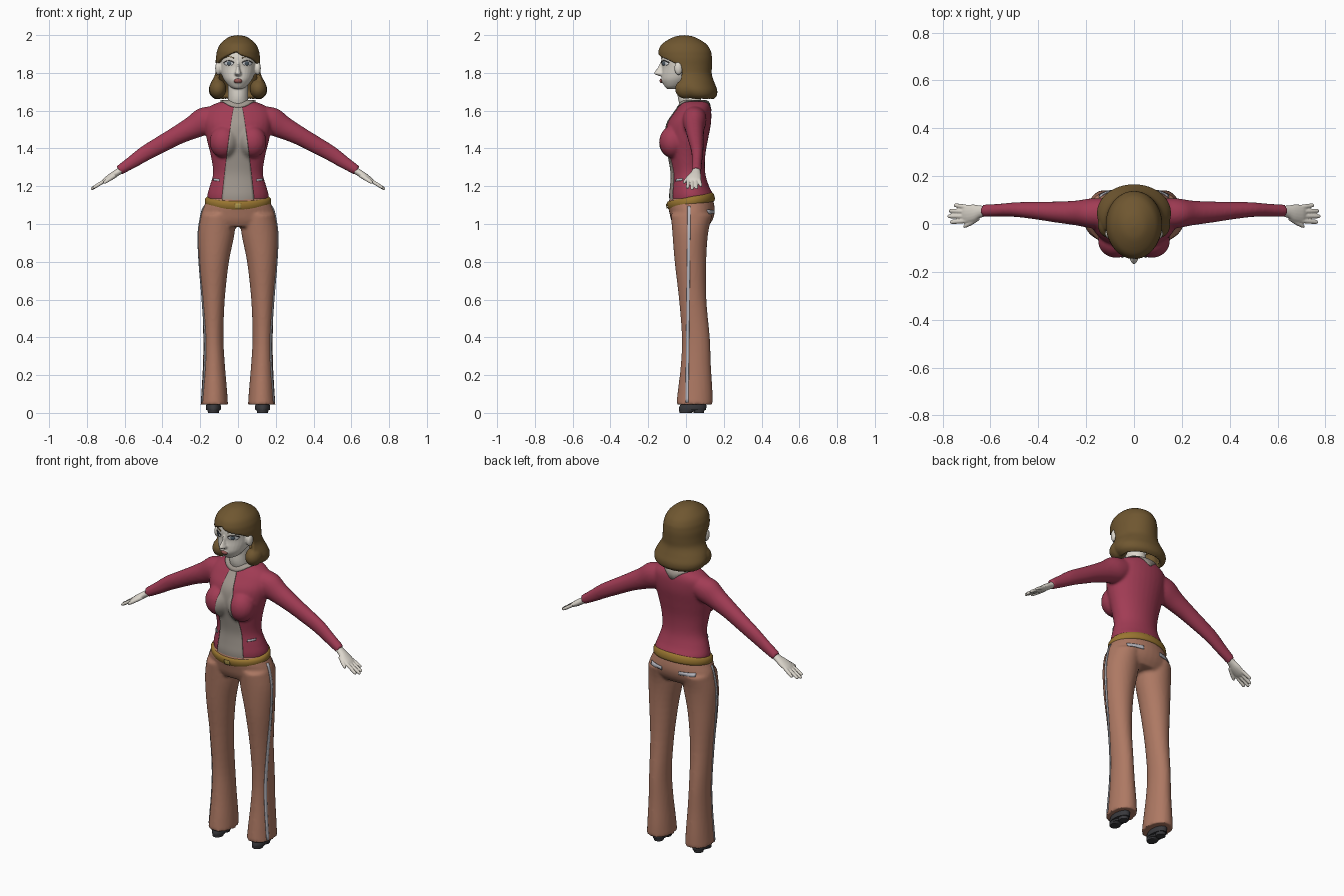
import bpy, bmesh
from math import sin, cos, pi, radians
from mathutils import Vector, Matrix
from mathutils.bvhtree import BVHTree

if "Cube" in bpy.data.objects:
    bpy.data.objects.remove(bpy.data.objects["Cube"])


def mat(name, *c):
    m = bpy.data.materials.new(name)
    m.diffuse_color = (*c, 1)
    m.use_nodes = True
    m.node_tree.nodes["Principled BSDF"].inputs["Base Color"].default_value = m.diffuse_color
    return m


RED, TAN = mat("red_knit", .36, .045, .09), mat("tan_cloth", .42, .19, .125)
HAIR, GOLD = mat("brown_hair", .16, .095, .03), mat("gold_leather", .32, .18, .03)
SKIN, SHIRT = mat("skin", .72, .68, .61), mat("grey_shirt", .36, .32, .28)
DARK, TRIM = mat("dark", .04, .04, .045), mat("light_trim", .5, .5, .55)
WHITE, LIPS = mat("eye_white", .8, .82, .85), mat("lips", .32, .1, .09)
IRIS = mat("iris", .1, .14, .18)


# A ring is (cx, cy, cz, rx, ry, tilt about y, right gap, left gap)
def lv(z, x0, x1, y0, y1, a0=0, a1=0):
    return ((x0 + x1) / 2, (y0 + y1) / 2, z, (x1 - x0) / 2, (y1 - y0) / 2, 0, a0, a1)


def sym(z, x, y0, y1, a0=0, a1=0):
    return lv(z, -x, x, y0, y1, a0, a1)


def mirrored(rings):
    return [(-r[0], *r[1:5], -r[5], r[7], r[6]) for r in rings]


def smooth_rings(rings, k=4):
    p = [rings[0]] + rings + [rings[-1]]
    out = []
    for i in range(1, len(p) - 2):
        for j in range(k):
            t = j / k
            out.append([.5 * (2 * b + (c - a) * t + (2 * a - 5 * b + 4 * c - d) * t * t
                              + (3 * b - a - 3 * c + d) * t ** 3)
                        for a, b, c, d in zip(*p[i - 1:i + 3])])
    return out + [list(rings[-1])]


def loft(bm, rings, n=32, cap=True, k=4):
    rows = []
    for cx, cy, cz, rx, ry, tilt, a0, a1 in smooth_rings(rings, k):
        a0, a1 = radians(max(a0, 0)), radians(max(a1, 0))
        rot = Matrix.Rotation(radians(tilt), 3, 'Y')
        angs = [a0 + (2 * pi - a0 - a1) * i / n for i in range(n + 1)]
        rows.append([bm.verts.new(Vector((cx, cy, cz)) + rot @ Vector((rx * sin(a), -ry * cos(a), 0)))
                     for a in angs])
    for r, s in zip(rows, rows[1:]):
        for i in range(n):
            bm.faces.new((r[i], r[i + 1], s[i + 1], s[i]))
    if cap:
        bm.faces.new(rows[0][:-1])
        bm.faces.new(rows[-1][:-1])


def ball(bm, c, r):
    bmesh.ops.create_uvsphere(bm, u_segments=24, v_segments=14, radius=1,
                              matrix=Matrix.Translation(c) @ Matrix.Diagonal((*r, 1)))


def build(name, bm, m, voxel=0, shell=0, shell_offset=-1, relax=3):
    bmesh.ops.remove_doubles(bm, verts=bm.verts, dist=1e-4)
    bmesh.ops.recalc_face_normals(bm, faces=bm.faces)
    me = bpy.data.meshes.new(name)
    bm.to_mesh(me)
    bm.free()
    me.materials.append(m)
    me.shade_smooth()
    me.set_sharp_from_angle(angle=radians(50))
    ob = bpy.data.objects.new(name, me)
    bpy.context.collection.objects.link(ob)
    if shell:
        s = ob.modifiers.new("shell", 'SOLIDIFY')
        s.thickness, s.offset = shell, shell_offset
    if voxel:
        r = ob.modifiers.new("fuse", 'REMESH')
        r.mode, r.voxel_size, r.use_smooth_shade = 'VOXEL', voxel, True
        s = ob.modifiers.new("relax", 'SMOOTH')
        s.factor, s.iterations = .5, relax
    return ob


def decal(name, target, fn, d, m, nu=4, nv=4, lift=.002):
    """Thin patch laid onto a target by casting rays along d from fn(u, v)."""
    bpy.context.view_layer.update()
    bvh = BVHTree.FromObject(target, bpy.context.evaluated_depsgraph_get())
    d = Vector(d)
    bm = bmesh.new()
    g = []
    for j in range(nv + 1):
        row = []
        for i in range(nu + 1):
            o = Vector(fn(i / nu, j / nv))
            p = bvh.ray_cast(o, d)[0] or bvh.find_nearest(o + d * .85)[0]
            row.append(bm.verts.new(p - d * lift))
        g.append(row)
    for r, s in zip(g, g[1:]):
        for i in range(nu):
            bm.faces.new((r[i], r[i + 1], s[i + 1], s[i]))
    return build(name, bm, m, shell=.004, shell_offset=0)


def oval(cx, cz, rx, rz):
    return lambda u, v: (cx + rx * v * cos(2 * pi * u), -1, cz + rz * v * sin(2 * pi * u))


# Trousers: hips and flared legs fused
bm = bmesh.new()
loft(bm, [sym(.985, .19, -.06, .115), sym(1.02, .2, -.078, .14), sym(1.06, .195, -.088, .152),
          sym(1.10, .178, -.095, .15), sym(1.14, .16, -.085, .14)])
leg = [lv(.045, .053, .198, -.052, .142), lv(.12, .058, .193, -.043, .14), lv(.25, .069, .186, -.028, .132),
       lv(.4, .077, .184, -.022, .126), lv(.6, .07, .191, -.037, .108), lv(.8, .048, .206, -.06, .107),
       lv(.95, .018, .211, -.072, .117), lv(1.05, .015, .196, -.08, .14)]
loft(bm, leg)
loft(bm, mirrored(leg))
trousers = build("trousers", bm, TAN, voxel=.009)

# Jacket: torso, bust and sleeves fused
bm = bmesh.new()
loft(bm, [sym(1.10, .153, -.08, .135), sym(1.15, .163, -.085, .145), sym(1.2, .15, -.08, .122),
          sym(1.27, .132, -.077, .102), sym(1.36, .144, -.092, .102), sym(1.45, .166, -.108, .117),
          sym(1.53, .18, -.1, .132), sym(1.59, .176, -.062, .134), sym(1.625, .145, -.037, .128),
          sym(1.648, .09, -.025, .118)])
sleeve = [(x, y, z, r, q, 123, 0, 0) for x, y, z, r, q in (
    (.10, .045, 1.575, .06, .06), (.17, .045, 1.547, .075, .063), (.24, .046, 1.51, .061, .052),
    (.325, .05, 1.467, .05, .044), (.41, .056, 1.42, .045, .037), (.49, .06, 1.375, .041, .031),
    (.56, .058, 1.328, .034, .027), (.63, .055, 1.283, .026, .026))]
loft(bm, sleeve)
loft(bm, mirrored(sleeve))
for s in (1, -1):
    ball(bm, (s * .075, -.07, 1.435), (.076, .072, .085))
jacket = build("jacket", bm, RED, voxel=.008, relax=5)

# Shirt front and collar showing through the jacket
def shirt_front(u, v):
    return ((2 * u - 1) * (.02 + .067 * (1 - v) ** .8), -1, 1.115 + .51 * v)

def collar(u, v):
    r = .045 + .05 * v
    return (r * cos(2 * pi * u), .043 + r * .95 * sin(2 * pi * u), 1.9)

decal("shirt_front", jacket, shirt_front, (0, 1, 0), SHIRT, 12, 40, .003)
decal("shirt_collar", jacket, collar, (0, 0, -1), SHIRT, 40, 6, .006)

# Belt, tilted up at the back, with a buckle
bm = bmesh.new()
loft(bm, [(0, 0, z, r, r * .73, 0, 0, 0) for z, r in
          ((-.024, .165), (-.013, .174), (.013, .174), (.024, .163))], n=48, k=2)
belt = build("belt", bm, GOLD)
belt.data.transform(Matrix.Translation((0, .026, 1.12)) @ Matrix.Rotation(.2, 4, 'X'))
decal("buckle", belt, lambda u, v: (-.017 + .034 * u, -1, 1.082 + .026 * v), (0, 1, 0),
      mat("buckle_gold", .45, .33, .08), lift=.004)

# Head, nose, ears and neck fused
bm = bmesh.new()
loft(bm, [sym(1.715, .02, -.1, -.05), sym(1.728, .045, -.113, -.01), sym(1.76, .072, -.128, .04),
          sym(1.79, .087, -.129, .08), sym(1.83, .098, -.126, .11), sym(1.88, .1, -.131, .118),
          sym(1.93, .09, -.115, .108), sym(1.97, .05, -.065, .07)])
loft(bm, [sym(1.60, .06, -.02, .11), sym(1.66, .054, -.042, .08), sym(1.72, .053, -.045, .07),
          sym(1.79, .055, -.045, .07)])
loft(bm, [sym(1.783, .012, -.14, -.09), sym(1.795, .02, -.168, -.09), sym(1.81, .014, -.163, -.09),
          sym(1.83, .01, -.148, -.09), sym(1.86, .009, -.134, -.09)], n=16)
ball(bm, (0, -.118, 1.758), (.024, .019, .013))
for s in (1, -1):
    ball(bm, (s * .105, -.04, 1.825), (.016, .022, .036))
head = build("head", bm, SKIN, voxel=.005, relax=2)

# Face details
decal("lips", head, oval(0, 1.758, .021, .011), (0, 1, 0), LIPS, 20, 3)
for s, side in ((1, "left"), (-1, "right")):
    decal(side + "_eye", head, oval(s * .048, 1.85, .024, .012), (0, 1, 0), WHITE, 20, 3)
    decal(side + "_iris", head, oval(s * .047, 1.85, .0105, .0105), (0, 1, 0), IRIS, 16, 2, .004)
    decal(side + "_lash", head, lambda u, v: (s * (.022 + .054 * u), -1, 1.853 + .01 * sin(pi * u) + .004 * v),
          (0, 1, 0), DARK, 10, 1, .004)
    decal(side + "_brow", head, lambda u, v: (s * (.022 + .055 * u), -1, 1.876 + .008 * sin(pi * u) + .004 * v),
          (0, 1, 0), HAIR, 10, 1)

# Hair: parted cap opening over the face into a flared bob with side curls
bm = bmesh.new()
loft(bm, [sym(2.0, .002, -.012, -.008), sym(1.99, .048, -.065, .045), sym(1.955, .092, -.125, .105),
          sym(1.92, .11, -.145, .13), sym(1.895, .115, -.147, .136, 6, 26), sym(1.87, .118, -.143, .138, 45, 52),
          sym(1.83, .118, -.13, .137, 76, 76), sym(1.79, .122, -.11, .137, 72, 72),
          sym(1.745, .145, -.09, .152, 58, 58), sym(1.71, .155, -.075, .165, 55, 55),
          sym(1.68, .145, -.05, .163, 60, 60), sym(1.66, .12, -.02, .145, 70, 70)], n=56, cap=False)
for s in (1, -1):
    ball(bm, (s * .107, .0, 1.715), (.045, .058, .052))
build("hair", bm, HAIR, voxel=.006, shell=.022, relax=3)

# Hands with four fingers and a thumb
palm = [(x, y, z, r, q, 123, 0, 0) for x, y, z, r, q in (
    (.60, .055, 1.298, .019, .02), (.64, .052, 1.272, .018, .025), (.67, .045, 1.252, .018, .036),
    (.70, .042, 1.233, .014, .038), (.717, .042, 1.222, .008, .034))]
parts = [palm]
for y0, y1, x1 in ((.07, .078, .752), (.052, .055, .772), (.033, .032, .778), (.014, .008, .768)):
    parts.append([(x, y, 1.233 - (x - .7) * .63, r, r, 123, 0, 0) for x, y, r in
                  ((.69, y0, .009), ((.69 + x1) / 2, (y0 + y1) / 2, .0095), (x1 - .006, y1, .008), (x1, y1, .004))])
parts.append([(.65, .028, 1.258, .012, .014, 123, 0, 0), (.68, .006, 1.238, .011, .011, 123, 0, 0),
              (.705, -.008, 1.222, .009, .008, 123, 0, 0), (.712, -.011, 1.217, .004, .004, 123, 0, 0)])
for side, f in (("left", list), ("right", mirrored)):
    bm = bmesh.new()
    for p in parts:
        loft(bm, f(p), n=16)
    build(side + "_hand", bm, SKIN, voxel=.0035, relax=1)

# Shoes: upper with sole and heel block
shoe = [lv(.016, .092, .168, -.038, .105), lv(.03, .09, .17, -.036, .108), lv(.06, .095, .165, -.02, .105),
        lv(.09, .1, .16, .0, .1)]
sole = [lv(.008, .1, .16, -.036, .05), lv(.02, .097, .163, -.038, .06)]
heel = [lv(0, .105, .155, .04, .095), lv(.03, .102, .158, .035, .1)]
toe = [lv(0, .102, .158, -.034, .03), lv(.02, .098, .162, -.037, .05)]
for side, f in (("left", list), ("right", mirrored)):
    bm = bmesh.new()
    for p in (shoe, sole, heel, toe):
        loft(bm, f(p), n=24, k=2)
    build(side + "_shoe", bm, DARK)

# Trouser side stripes, back pockets and jacket pockets
for s, side in ((1, "left"), (-1, "right")):
    decal(side + "_stripe", trousers, lambda u, v: (s, .005 + .012 * v + .015 * (u - .5), .055 + 1.04 * v),
          (-s, 0, 0), TRIM, 2, 50)
    decal(side + "_back_pocket", trousers, lambda u, v: (s * (.055 + .09 * u), 1, 1.055 + .02 * v),
          (0, -1, 0), TRIM, 10, 2, .003)
    decal(side + "_jacket_pocket", jacket, lambda u, v: (s * (.098 + .032 * u), -1, 1.226 + .011 * v + .004 * u),
          (0, 1, 0), TRIM, 6, 2, .003)
